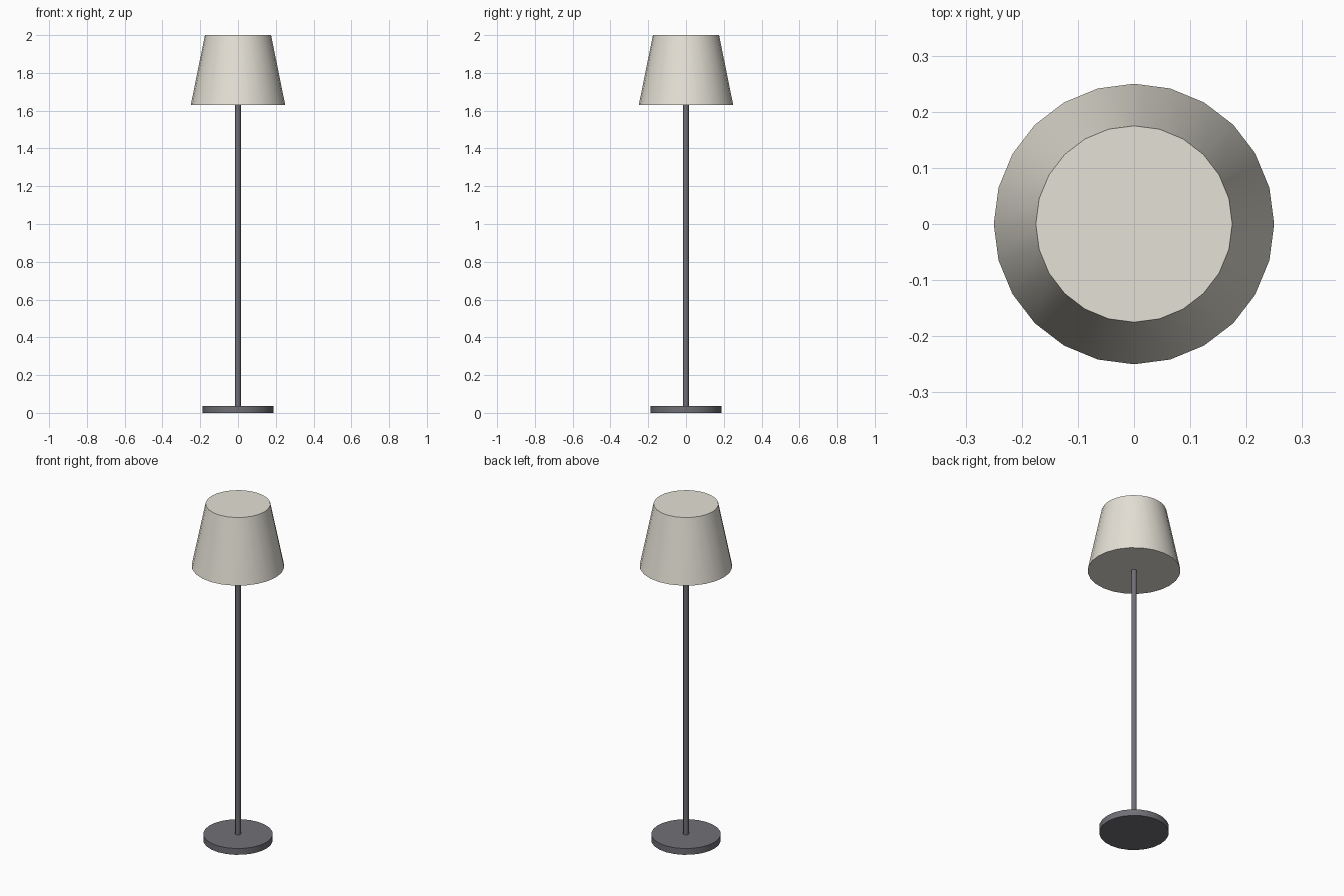
import bpy
import math

if "Cube" in bpy.data.objects:
    bpy.data.objects.remove(bpy.data.objects["Cube"])


def material(name, color):
    mat = bpy.data.materials.new(name)
    mat.diffuse_color = color
    mat.use_nodes = True
    mat.node_tree.nodes["Principled BSDF"].inputs["Base Color"].default_value = mat.diffuse_color
    return mat


def round_part(name, z0, z1, r0, r1, sides, mat):
    bpy.ops.mesh.primitive_cone_add(
        vertices=sides, radius1=r0, radius2=r1, depth=z1 - z0,
        location=(0, 0, (z0 + z1) / 2))
    ob = bpy.context.object
    ob.name = name
    ob.data.materials.append(mat)
    bpy.ops.object.shade_smooth_by_angle(angle=math.radians(35))
    return ob


metal = material("dark_metal", (0.16, 0.16, 0.18, 1))
fabric = material("pale_fabric", (0.78, 0.75, 0.67, 1))

# Weighted disc, slim pole and closed tapered shade
round_part("base", 0.0, 0.0375, 0.1875, 0.1875, 24, metal)
round_part("pole", 0.0375, 1.63, 0.015, 0.015, 12, metal)
round_part("lampshade", 1.63, 2.0, 0.25, 0.175, 24, fabric)
